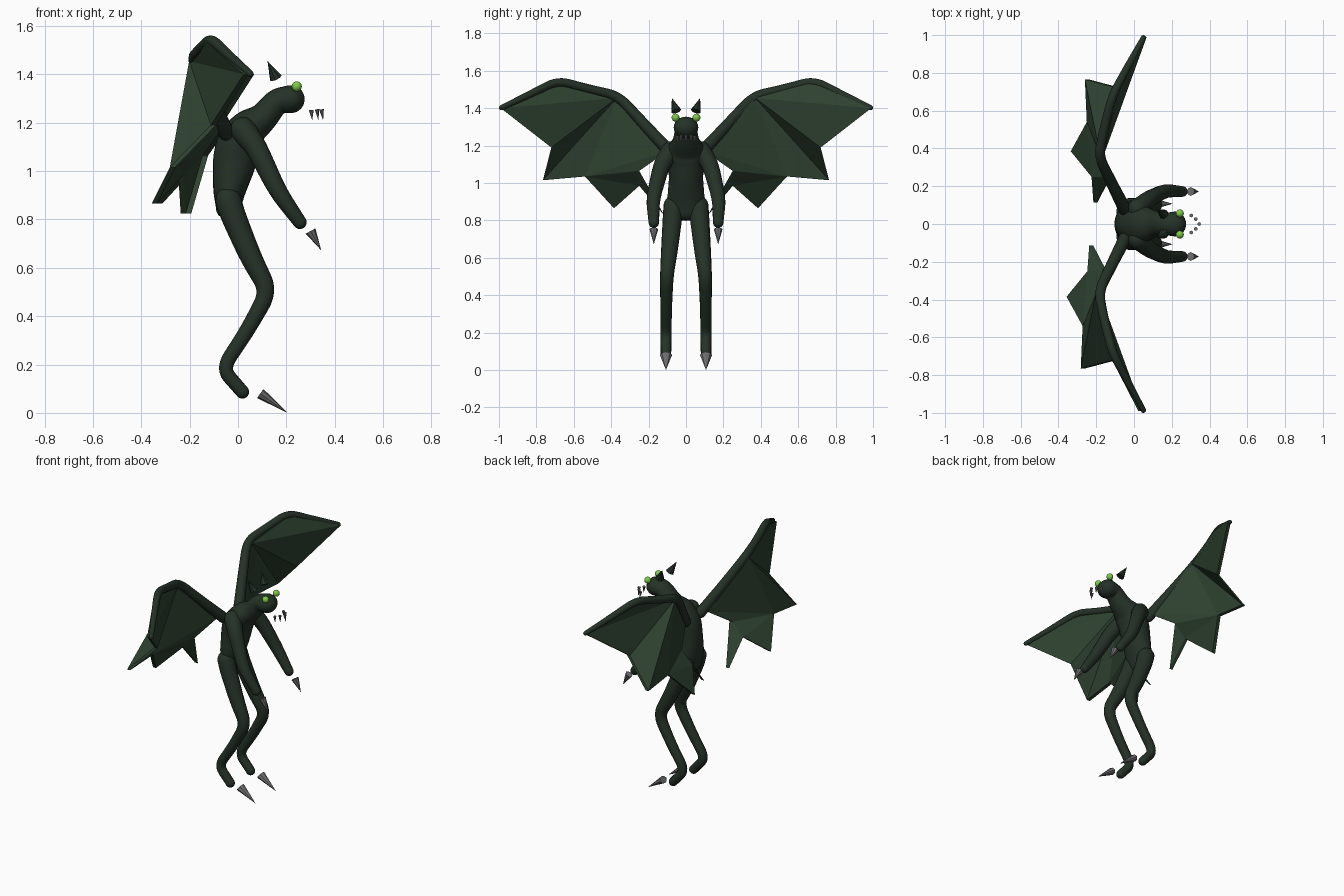
import bpy, bmesh, math
from mathutils import Vector

cube = bpy.data.objects.get("Cube")
if cube:
    bpy.data.objects.remove(cube, do_unlink=True)


def material(name, rgb, rough=0.7):
    m = bpy.data.materials.new(name)
    m.use_nodes = True
    m.diffuse_color = (*rgb, 1)
    b = m.node_tree.nodes["Principled BSDF"]
    b.inputs["Base Color"].default_value = (*rgb, 1)
    b.inputs["Roughness"].default_value = rough
    return m


SKIN = material("dark green skin", (0.018, 0.031, 0.020))
WING = material("wing green", (0.028, 0.055, 0.030))
CLAW = material("claw grey", (0.16, 0.16, 0.17))
EYE = material("eye green", (0.20, 0.60, 0.06))


def finish(name, bm, mat, smooth=False):
    bmesh.ops.recalc_face_normals(bm, faces=bm.faces[:])
    for f in bm.faces:
        f.smooth = smooth
    me = bpy.data.meshes.new(name)
    bm.to_mesh(me)
    bm.free()
    me.materials.append(mat)
    ob = bpy.data.objects.new(name, me)
    bpy.context.collection.objects.link(ob)
    return ob


def rounded(rows, cut=0.36, steps=6):
    """Straight runs between the rows, with each inner corner rounded off."""
    rows = [Vector(r) for r in rows]
    out = [rows[0]]
    for prev, p, nxt in zip(rows, rows[1:], rows[2:]):
        a, b = p.lerp(prev, cut), p.lerp(nxt, cut)
        for k in range(steps + 1):
            t = k / steps
            out.append(a.lerp(p, t).lerp(p.lerp(b, t), t))
    return out + [rows[-1]]


def tube(name, rows, ref, mat, sides=16):
    """Round-ended limb; each row is x, y, z, half width along ref, half depth."""
    rows = rounded(rows)
    centres = [Vector(r[:3]) for r in rows]
    n = len(rows)
    ref = Vector(ref)
    rings = []
    for i, r in enumerate(rows):
        tan = (centres[min(i + 1, n - 1)] - centres[max(i - 1, 0)]).normalized()
        side = (ref - tan * ref.dot(tan)).normalized()
        rings.append((centres[i], tan, side, tan.cross(side), r[3], r[4]))

    # Shrinking rings make the domed ends
    def dome(ring, sign):
        c, t, s, u, a, b = ring
        caps = []
        for k in range(1, 5):
            ang = k * math.radians(20)
            caps.append((c + t * sign * b * math.sin(ang), t, s, u,
                         a * math.cos(ang), b * math.cos(ang)))
        return caps

    rings = dome(rings[0], -1)[::-1] + rings + dome(rings[-1], 1)
    bm = bmesh.new()
    loops = []
    for c, t, s, u, a, b in rings:
        loops.append([bm.verts.new(c + s * a * math.cos(q) + u * b * math.sin(q))
                      for q in (2 * math.pi * j / sides for j in range(sides))])
    for lo, hi in zip(loops, loops[1:]):
        for j in range(sides):
            k = (j + 1) % sides
            bm.faces.new((lo[j], lo[k], hi[k], hi[j]))
    bm.faces.new(loops[0])
    bm.faces.new(loops[-1])
    return finish(name, bm, mat, True)


def spike(name, base, tip, radius, mat, wide=1.0, sides=8):
    """Flat-shaded cone from base to tip."""
    base, tip = Vector(base), Vector(tip)
    d = tip - base
    bm = bmesh.new()
    bmesh.ops.create_cone(bm, cap_ends=True, segments=sides, radius1=radius,
                          radius2=0.0, depth=d.length)
    rot = d.to_track_quat('Z', 'Y')
    for v in bm.verts:
        p = rot @ v.co
        p.y *= wide
        v.co = p + (base + tip) / 2
    return finish(name, bm, mat)


# Torso, leaning neck and head in one sweep
tube("body", [(-0.04, 0, 0.85, 0.085, 0.052), (-0.036, 0, 0.92, 0.10, 0.068),
              (-0.016, 0, 1.03, 0.09, 0.09), (0.0, 0, 1.11, 0.10, 0.092),
              (0.04, 0, 1.175, 0.105, 0.08), (0.105, 0, 1.22, 0.072, 0.06),
              (0.16, 0, 1.29, 0.058, 0.052), (0.218, 0, 1.297, 0.066, 0.058)],
     (0, 1, 0), SKIN, 24)

# Middle tooth
spike("tooth_middle", (0.345, 0, 1.255), (0.352, 0, 1.21), 0.010, CLAW)

for side, s in (("left", 1), ("right", -1)):

    def limb(name, rows, ref=(0, 1, 0)):
        tube(f"{side}_{name}", [(x, y * s, z, r, r) for x, y, z, r in rows], ref, SKIN)

    def cone(name, base, tip, *args):
        flip = lambda p: (p[0], p[1] * s, p[2])
        spike(f"{side}_{name}", flip(base), flip(tip), *args)

    # Legs with backward-bent ankles
    limb("leg", [(-0.04, 0.066, 0.88, 0.054), (-0.022, 0.072, 0.82, 0.052),
                 (0.052, 0.088, 0.645, 0.045), (0.128, 0.103, 0.502, 0.036),
                 (0.035, 0.106, 0.335, 0.031), (-0.066, 0.107, 0.183, 0.029),
                 (0.018, 0.107, 0.087, 0.028)])
    cone("foot_claw", (0.092, 0.107, 0.08), (0.205, 0.107, 0.0), 0.023, CLAW, 1.4)

    # Arms
    limb("arm", [(0.02, 0.08, 1.17, 0.054), (0.075, 0.13, 1.10, 0.045),
                 (0.165, 0.177, 0.915, 0.037), (0.256, 0.172, 0.788, 0.028)])
    cone("hand_claw", (0.30, 0.172, 0.752), (0.344, 0.172, 0.672), 0.023, CLAW)

    # Horns, eyes and teeth
    cone("horn", (0.157, 0.052, 1.385), (0.122, 0.076, 1.455), 0.027, SKIN)
    cone("tooth_inner", (0.327, 0.026, 1.255), (0.332, 0.028, 1.21), 0.010, CLAW)
    cone("tooth_outer", (0.303, 0.045, 1.252), (0.307, 0.048, 1.21), 0.010, CLAW)
    bm = bmesh.new()
    bmesh.ops.create_uvsphere(bm, u_segments=16, v_segments=10, radius=0.021)
    bmesh.ops.translate(bm, verts=bm.verts[:], vec=(0.243, 0.056 * s, 1.35))
    finish(f"{side}_eye", bm, EYE, True)

    # Wing bone
    limb("wing_bone", [(-0.05, 0.08, 1.16, 0.034), (-0.12, 0.22, 1.31, 0.03),
                       (-0.187, 0.36, 1.465, 0.026), (-0.155, 0.52, 1.503, 0.024),
                       (-0.112, 0.685, 1.548, 0.023), (-0.03, 0.84, 1.472, 0.019),
                       (0.05, 0.986, 1.403, 0.014)], (1, 0, 0))

    # Scalloped wing membrane
    points = {"root": (-0.07, 0.10, 1.17), "wrist": (-0.18, 0.37, 1.455),
              "bend": (-0.115, 0.68, 1.54), "end": (0.045, 0.99, 1.40),
              "notch1": (-0.09, 0.72, 1.19), "tip1": (-0.26, 0.765, 1.015),
              "notch2": (-0.25, 0.54, 1.035), "tip2": (-0.335, 0.385, 0.865),
              "notch3": (-0.225, 0.25, 0.985), "tip3": (-0.215, 0.115, 0.825),
              "notch4": (-0.145, 0.25, 1.065)}
    bm = bmesh.new()
    v = {k: bm.verts.new((x, y * s, z)) for k, (x, y, z) in points.items()}
    for tri in ("wrist bend end", "wrist end notch1", "wrist notch1 tip1",
                "wrist tip1 notch2", "root wrist notch2", "root notch2 notch4",
                "notch2 notch3 notch4", "notch2 tip2 notch3",
                "notch4 notch3 tip3"):
        bm.faces.new([v[k] for k in tri.split()])
    bmesh.ops.recalc_face_normals(bm, faces=bm.faces[:])
    grown = bmesh.ops.extrude_face_region(bm, geom=bm.faces[:], use_keep_orig=True)
    moved = [g for g in grown["geom"] if isinstance(g, bmesh.types.BMVert)]
    bmesh.ops.translate(bm, verts=moved, vec=(0.022 * s, 0, 0))
    finish(f"{side}_wing_membrane", bm, WING)
